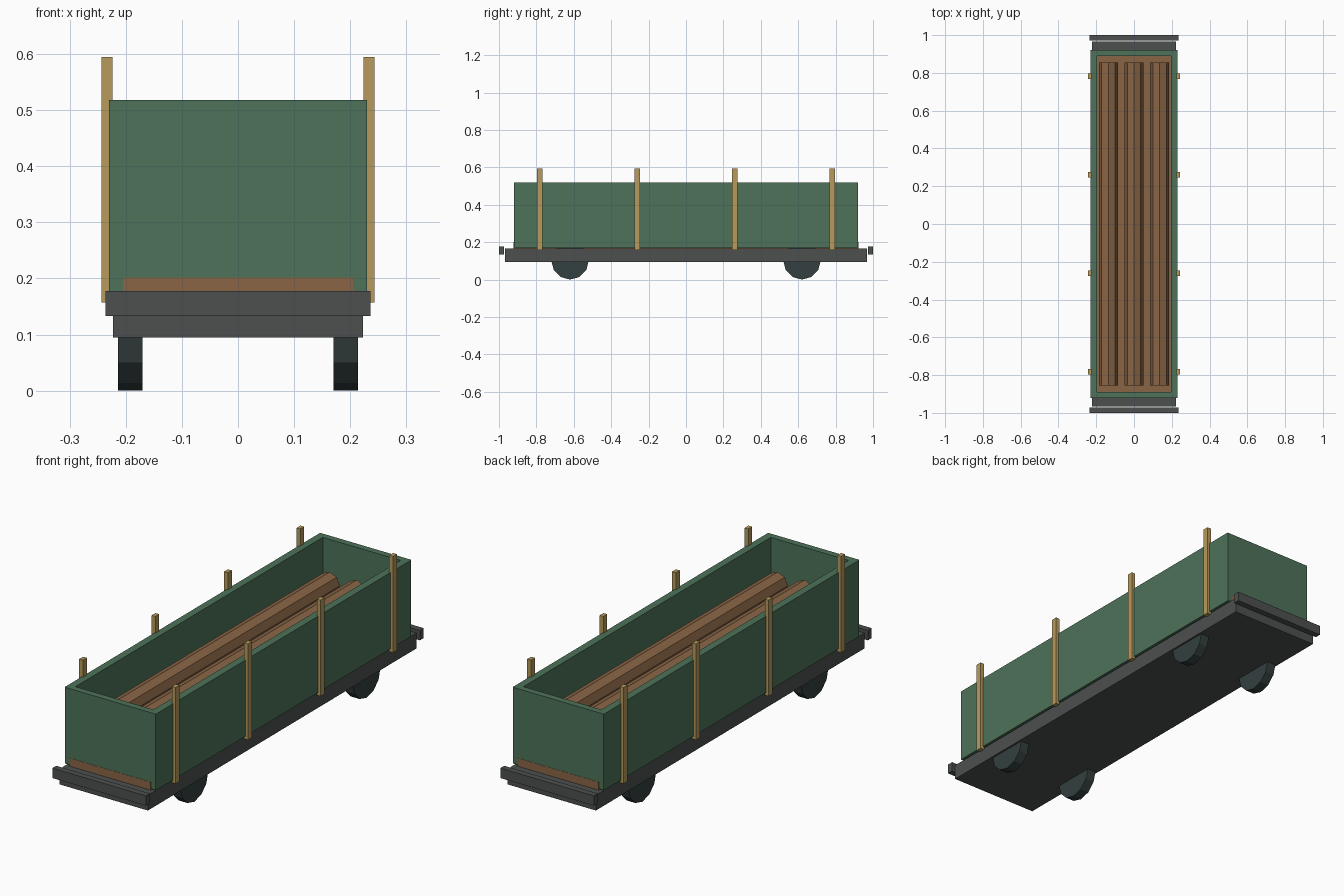
import bpy
from math import radians

if "Cube" in bpy.data.objects:
    bpy.data.objects.remove(bpy.data.objects["Cube"])


def material(name, rgb):
    m = bpy.data.materials.new(name)
    m.diffuse_color = (*rgb, 1)
    m.use_nodes = True
    m.node_tree.nodes["Principled BSDF"].inputs["Base Color"].default_value = m.diffuse_color
    return m


GREEN = material("green_paint", (0.075, 0.17, 0.10))
WOOD = material("brown_wood", (0.25, 0.13, 0.06))
STAKE = material("pale_wood", (0.48, 0.33, 0.11))
STEEL = material("dark_steel", (0.075, 0.08, 0.08))
TYRE = material("wheel_steel", (0.035, 0.05, 0.05))


def box(name, x, y, z, mat):
    """Box from (min, max) pairs on each axis."""
    bpy.ops.mesh.primitive_cube_add(size=1, location=[(a + b) / 2 for a, b in (x, y, z)])
    o = bpy.context.object
    o.name = name
    o.scale = [b - a for a, b in (x, y, z)]
    bpy.ops.object.transform_apply(location=False, rotation=False, scale=True)
    o.data.materials.append(mat)
    return o


def cylinder(name, sides, radius, depth, loc, rot, mat):
    bpy.ops.mesh.primitive_cylinder_add(vertices=sides, radius=radius, depth=depth,
                                        location=loc, rotation=rot)
    o = bpy.context.object
    o.name = name
    o.data.materials.append(mat)
    return o


def span(a, b, s):
    return (a, b) if s > 0 else (-b, -a)


# Underframe and plank floor
box("chassis", (-0.223, 0.223), (-0.967, 0.967), (0.095, 0.165), STEEL)
box("floor", (-0.205, 0.205), (-0.921, 0.921), (0.165, 0.202), WOOD)

for s in (-1, 1):
    # Buffer beams and open-top body walls
    box("buffer_beam", (-0.236, 0.236), span(0.972, 1.0, s), (0.133, 0.178), STEEL)
    box("end_wall", (-0.229, 0.229), span(0.89, 0.92, s), (0.172, 0.518), GREEN)
    box("side_wall", span(0.196, 0.23, s), (-0.918, 0.918), (0.17, 0.518), GREEN)
    # Upright stakes along each side
    for y in (-0.782, -0.261, 0.261, 0.782):
        box("side_stake", span(0.224, 0.243, s), (y - 0.014, y + 0.014), (0.157, 0.595), STAKE)
    # Wheels
    for y in (-0.62, 0.62):
        cylinder("wheel", 12, 0.1, 0.044, (s * 0.192, y, 0.1), (0, radians(90), 0), TYRE)

# Stacked log load
for z in (0.245, 0.34):
    for x in (-0.136, 0, 0.136):
        cylinder("log", 8, 0.05, 1.71, (x, 0, z), (radians(90), 0, 0), WOOD)
